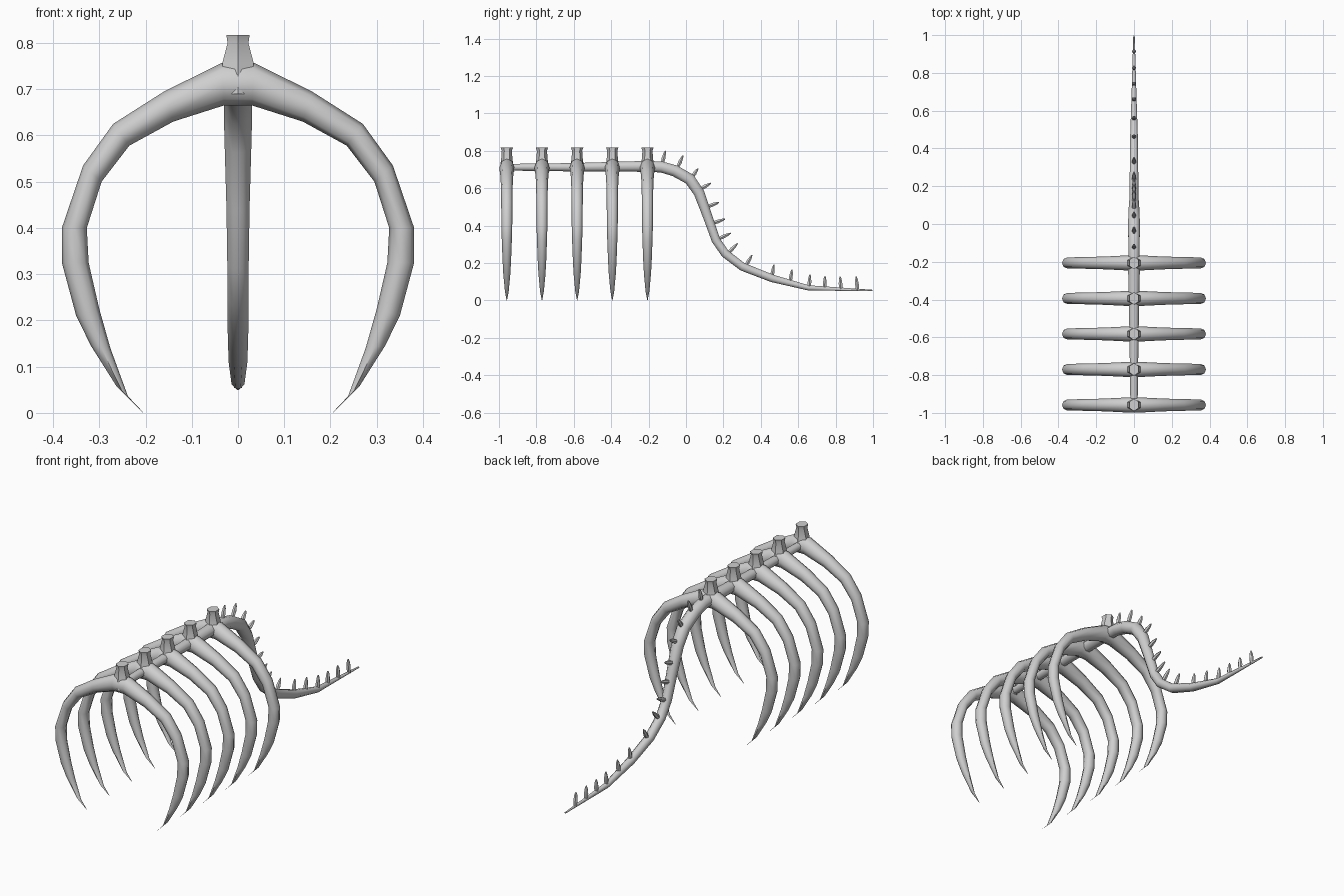
import bpy, bmesh, math
from mathutils import Vector

if "Cube" in bpy.data.objects:
    bpy.data.objects.remove(bpy.data.objects["Cube"])

bone = bpy.data.materials.new("bone_grey")
bone.diffuse_color = (0.62, 0.62, 0.62, 1)
bone.use_nodes = True
bone.node_tree.nodes["Principled BSDF"].inputs["Base Color"].default_value = bone.diffuse_color


def loft(name, rings, n, phase=0.0):
    """Skin a list of (centre, half-axis a, half-axis b) ellipses, capped at both ends."""
    bm = bmesh.new()
    loops = []
    for c, a, b in rings:
        loops.append([bm.verts.new(c + a * math.cos(t) + b * math.sin(t))
                      for t in (phase + 2 * math.pi * i / n for i in range(n))])
    for p, q in zip(loops, loops[1:]):
        for i in range(n):
            j = (i + 1) % n
            bm.faces.new((p[i], p[j], q[j], q[i]))
    bm.faces.new(loops[0][::-1])
    bm.faces.new(loops[-1])
    bmesh.ops.recalc_face_normals(bm, faces=bm.faces)
    me = bpy.data.meshes.new(name)
    bm.to_mesh(me)
    bm.free()
    ob = bpy.data.objects.new(name, me)
    bpy.context.collection.objects.link(ob)
    me.materials.append(bone)
    bpy.ops.object.select_all(action='DESELECT')
    ob.select_set(True)
    bpy.context.view_layer.objects.active = ob
    bpy.ops.object.shade_smooth_by_angle(angle=math.radians(50))
    return ob


# Rib half profile: outer x, z, inner x, z, half depth in y
RIB = [(.035, .757, .030, .665, .040), (.16, .695, .14, .630, .034),
       (.27, .625, .235, .578, .031), (.335, .535, .295, .50, .030),
       (.381, .40, .327, .40, .029), (.381, .325, .323, .325, .027),
       (.35, .21, .300, .225, .023), (.318, .145, .276, .14, .019),
       (.263, .036 + .022, .238, .036, .010), (.206, .001, .204, .0, .001)]


def rib_ring(p, s, y):
    o = Vector((s * p[0], y, p[1]))
    i = Vector((s * p[2], y, p[3]))
    return ((o + i) / 2, (o - i) / 2, Vector((0, s * p[4] * s, 0)))


for k in range(5):
    y = -.958 + .188 * k
    # paired rib arch
    rings = [rib_ring(p, -1, y) for p in reversed(RIB)] + [rib_ring(p, 1, y) for p in RIB]
    loft("rib_pair_%d" % (k + 1), rings, 8)
    # knob on top of the vertebra
    knob = [(.69, .042, .040), (.757, .039, .030), (.80, .026, .027), (.817, .029, .033)]
    loft("vertebra_knob_%d" % (k + 1),
         [(Vector((0, y, z)), Vector((a, 0, 0)), Vector((0, b, 0))) for z, a, b in knob],
         6, math.pi / 6)

# Backbone: straight, thickening towards the tail
loft("backbone",
     [(Vector((0, y, z)), Vector((r * 1.08, 0, 0)), Vector((0, 0, r)))
      for y, z, r in [(-.975, .712, .019), (-.6, .712, .024), (-.19, .717, .032)]], 8, math.pi / 8)

# Tail path: y, z, radius
TAIL = [(-.2, .717, .031), (-.13, .713, .032), (-.06, .693, .033), (.02, .648, .033),
        (.07, .575, .031), (.117, .445, .027), (.16, .322, .025), (.21, .25, .025),
        (.302, .18, .024), (.46, .118, .022), (.655, .067, .015), (.998, .053, .004)]
pts = [Vector((0, y, z)) for y, z, r in TAIL]
rings = []
for i, p in enumerate(pts):
    t = (pts[min(i + 1, len(pts) - 1)] - pts[max(i - 1, 0)]).normalized()
    r = TAIL[i][2]
    rings.append((p, Vector((r, 0, 0)), Vector((0, -t.z, t.y)) * r))
loft("tail", rings, 8, math.pi / 8)

# Tail spikes: base y, z, tip y, z
SPIKES = [(-.128, .73, -.11, .80), (-.045, .71, -.016, .775), (.03, .655, .064, .705),
          (.075, .595, .134, .627), (.112, .50, .176, .524), (.135, .41, .209, .435),
          (.165, .325, .24, .36), (.222, .25, .276, .305), (.317, .18, .353, .243),
          (.458, .118, .470, .192), (.555, .09, .567, .165), (.658, .065, .663, .139),
          (.741, .06, .743, .130), (.828, .056, .824, .128), (.917, .054, .910, .128)]
for k, (y0, z0, y1, z1) in enumerate(SPIKES):
    a, b = Vector((0, y0, z0)), Vector((0, y1, z1))
    d = (b - a).normalized()
    side = Vector((0, -d.z, d.y))
    loft("tail_spike_%d" % (k + 1),
         [(a.lerp(b, f), Vector((w, 0, 0)), side * w)
          for f, w in [(0, .009), (.45, .0115), (.8, .008), (1, .003)]], 6)
